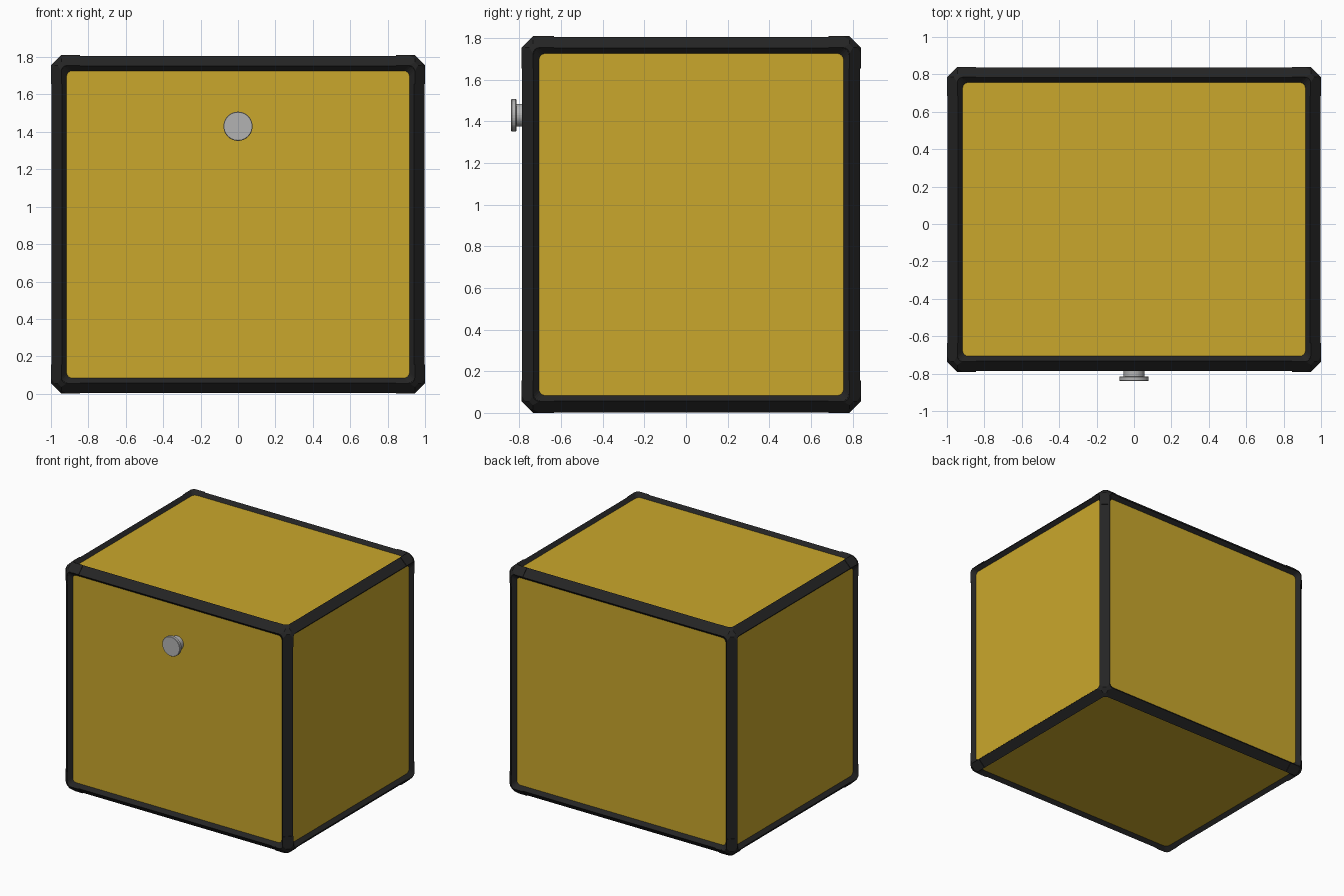
import bpy, bmesh
from mathutils import Matrix, Vector

if "Cube" in bpy.data.objects:
    bpy.data.objects.remove(bpy.data.objects["Cube"])

HALF = Vector((1.0, 0.815, 0.905))     # half size of the whole case
CENTRE = Vector((0, 0.025, 0.905))
CHAMFER, LIP, RECESS = 0.055, 0.036, 0.03
CORNER = 0.155                         # length of a corner guard
GAP = 0.003                            # bars sit just under the guards


def material(name, rgb, roughness=0.6):
    m = bpy.data.materials.new(name)
    m.use_nodes = True
    m.diffuse_color = (*rgb, 1)
    bsdf = m.node_tree.nodes["Principled BSDF"]
    bsdf.inputs["Base Color"].default_value = (*rgb, 1)
    bsdf.inputs["Roughness"].default_value = roughness
    return m


yellow = material("yellow panel", (0.59, 0.39, 0.025))
black = material("black frame", (0.018, 0.018, 0.018))
grey = material("grey metal", (0.45, 0.45, 0.45))


def finish(bm, name, mat, location=CENTRE):
    mesh = bpy.data.meshes.new(name)
    bm.to_mesh(mesh)
    bm.free()
    mesh.materials.append(mat)
    ob = bpy.data.objects.new(name, mesh)
    ob.location = location
    bpy.context.collection.objects.link(ob)
    return ob


def chamfered_box(half, chamfer):
    bm = bmesh.new()
    bmesh.ops.create_cube(bm, size=2)
    bmesh.ops.scale(bm, vec=half, verts=bm.verts)
    bmesh.ops.bevel(bm, geom=bm.edges[:], offset=chamfer, segments=1,
                    affect='EDGES')
    return bm


def big_faces(bm):
    return [f for f in bm.faces if f.calc_area() > 0.5]


def frame_shell(shrink):
    """Chamfered edge frame with lips sloping in to six open sides."""
    bm = chamfered_box(HALF - Vector((shrink,) * 3), CHAMFER)
    bmesh.ops.inset_individual(bm, faces=big_faces(bm), thickness=LIP,
                               depth=shrink - RECESS)
    # round the corners of the openings
    diagonals = {e for f in big_faces(bm) for v in f.verts
                 for e in v.link_edges if e not in f.edges[:]}
    bmesh.ops.bevel(bm, geom=list(diagonals), offset=0.025, segments=4,
                    profile=0.5, affect='EDGES')
    bmesh.ops.delete(bm, geom=big_faces(bm), context='FACES')
    return bm


# Panels: one core box showing through the frame openings
finish(chamfered_box(HALF - Vector((RECESS,) * 3), RECESS), "panels", yellow)

# Edge bars
finish(frame_shell(GAP), "edge_bars", black)

# Corner guards: the same frame, kept only near the eight corners
bm = frame_shell(0)
for axis in range(3):
    for side in (-1, 1):
        normal = Vector((0, 0, 0))
        normal[axis] = side
        bmesh.ops.bisect_plane(bm, geom=bm.verts[:] + bm.edges[:] + bm.faces[:],
                               plane_co=normal * (HALF[axis] - CORNER),
                               plane_no=normal)
spare = [f for f in bm.faces
         if any(abs(c) < h - CORNER
                for c, h in zip(f.calc_center_median(), HALF))]
bmesh.ops.delete(bm, geom=spare, context='FACES')
guards = finish(bm, "corner_guards", black)
solid = guards.modifiers.new("thickness", 'SOLIDIFY')
solid.thickness = 0.01
solid.offset = -1


# Knob on the front
def disc(name, radius, y_front, y_back, sides, edge=0):
    bm = bmesh.new()
    bmesh.ops.create_cone(bm, cap_ends=True, segments=sides, radius1=radius,
                          radius2=radius, depth=y_back - y_front,
                          matrix=Matrix.Rotation(1.5707963, 4, 'X'))
    if edge:
        rims = [e for e in bm.edges
                if abs(e.verts[0].co.y - e.verts[1].co.y) < 0.001]
        bmesh.ops.bevel(bm, geom=rims, offset=edge, segments=1,
                        affect='EDGES')
    return finish(bm, name, grey, (0, (y_front + y_back) / 2, 1.43))


disc("knob_stem", 0.055, -0.82, -0.75, 32)
disc("knob_cap", 0.078, -0.84, -0.815, 40, 0.003)
